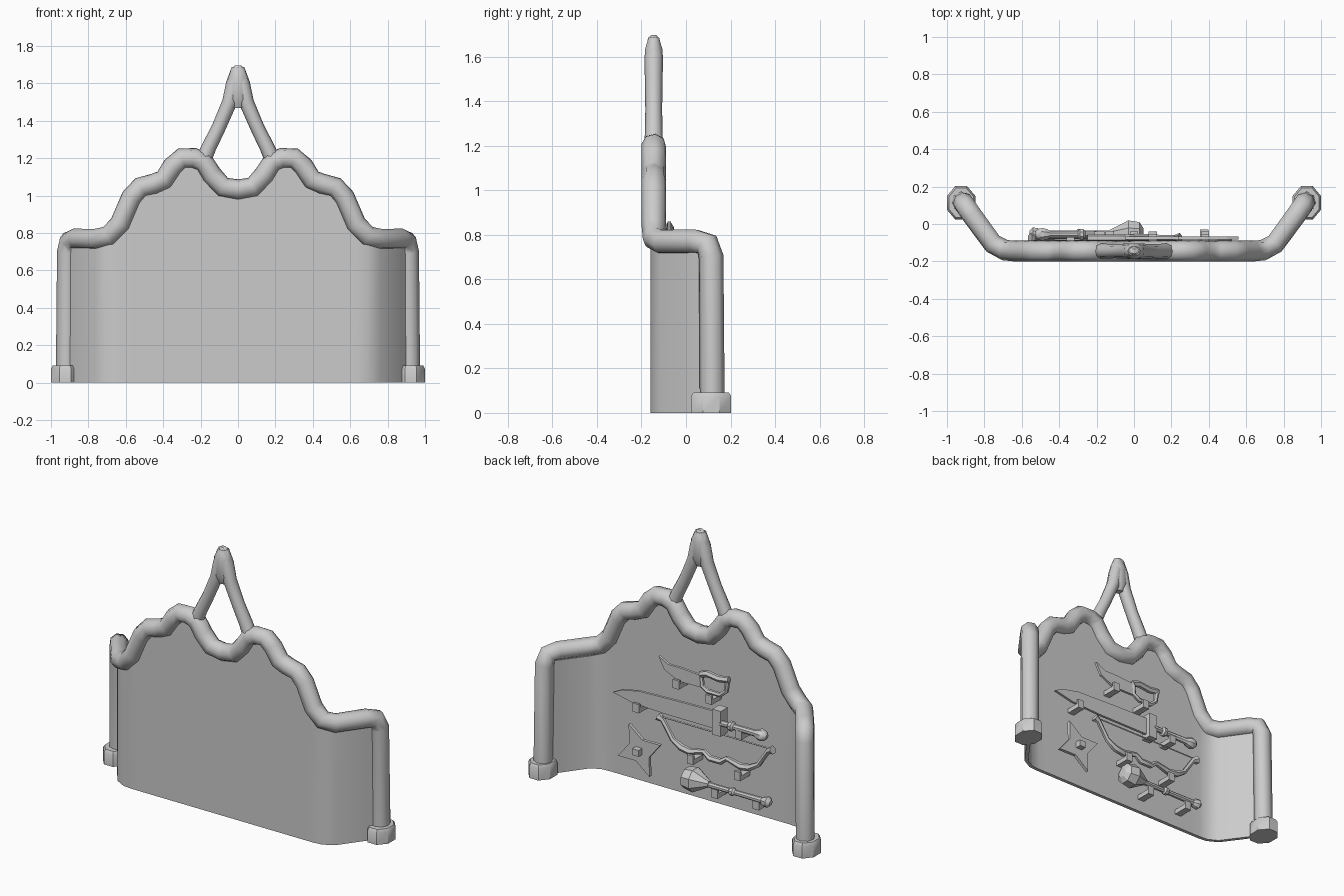
import bpy, bmesh, math
from mathutils import Vector

if "Cube" in bpy.data.objects:
    bpy.data.objects.remove(bpy.data.objects["Cube"])

grey = bpy.data.materials.new("plain_grey")
grey.diffuse_color = (0.6, 0.6, 0.6, 1)
grey.use_nodes = True
grey.node_tree.nodes["Principled BSDF"].inputs["Base Color"].default_value = grey.diffuse_color
Y = -0.075  # depth at which the weapons hang


def activate(ob):
    bpy.ops.object.select_all(action='DESELECT')
    ob.select_set(True)
    bpy.context.view_layer.objects.active = ob


def finish(name, bm, smooth=None):
    bmesh.ops.recalc_face_normals(bm, faces=bm.faces)
    me = bpy.data.meshes.new(name)
    bm.to_mesh(me)
    bm.free()
    me.materials.append(grey)
    ob = bpy.data.objects.new(name, me)
    bpy.context.collection.objects.link(ob)
    if smooth:
        activate(ob)
        bpy.ops.object.shade_smooth_by_angle(angle=math.radians(smooth))
    return ob


def tube(name, pts, r, radii=None, res=2, closed=False):
    """Round bar swept along a path of 3D points."""
    cu = bpy.data.curves.new(name, 'CURVE')
    cu.dimensions = '3D'
    cu.bevel_depth, cu.bevel_resolution, cu.use_fill_caps = r, res, True
    sp = cu.splines.new('POLY')
    sp.points.add(len(pts) - 1)
    sp.use_cyclic_u = closed
    for i, p in enumerate(pts):
        sp.points[i].co = (*p, 1)
        sp.points[i].radius = radii[i] if radii else 1
    cu.materials.append(grey)
    ob = bpy.data.objects.new(name, cu)
    bpy.context.collection.objects.link(ob)
    activate(ob)
    bpy.ops.object.convert(target='MESH')
    bpy.ops.object.shade_smooth_by_angle(angle=math.radians(50))


def lathe(name, profile, place, sides=8, scale=(1, 1), smooth=35):
    """Stack of (position, radius) rings; place maps (a, b, along) to a point."""
    bm = bmesh.new()
    rings = []
    for t, r in profile:
        ring = []
        for k in range(sides):
            a = 2 * math.pi * (k + 0.5) / sides
            ring.append(bm.verts.new(place(r * math.cos(a) * scale[0], r * math.sin(a) * scale[1], t)))
        rings.append(ring)
    for lo, hi in zip(rings, rings[1:]):
        for k in range(sides):
            n = (k + 1) % sides
            bm.faces.new((lo[k], lo[n], hi[n], hi[k]))
    bm.faces.new(rings[0])
    bm.faces.new(rings[-1])
    finish(name, bm, smooth)


def plate(name, pts, y0, y1):
    """Flat outline in x, z extruded in depth."""
    bm = bmesh.new()
    f = bm.faces.new([bm.verts.new((x, y0, z)) for x, z in pts])
    g = bmesh.ops.extrude_face_region(bm, geom=[f])
    for v in g['geom']:
        if isinstance(v, bmesh.types.BMVert):
            v.co.y = y1
    finish(name, bm)


def box(name, x0, x1, y0, y1, z0, z1):
    plate(name, [(x0, z0), (x1, z0), (x1, z1), (x0, z1)], y0, y1)


# Scalloped frame bar running from foot to foot
half = [(0.08, -0.145, 1.045), (0.14, -0.145, 1.11), (0.185, -0.145, 1.18),
        (0.235, -0.145, 1.2), (0.30, -0.145, 1.2), (0.35, -0.145, 1.155),
        (0.395, -0.145, 1.085), (0.45, -0.145, 1.062), (0.52, -0.145, 1.045),
        (0.57, -0.145, 0.99), (0.63, -0.145, 0.85), (0.69, -0.14, 0.785),
        (0.755, -0.105, 0.768), (0.865, 0.045, 0.77)]
post = [(0.9, 0.095, 0.758), (0.912, 0.113, 0.7), (0.918, 0.118, 0.04)]


def both(side, mid):
    return [(-x, y, z) for x, y, z in reversed(side)] + mid + side


centre = [(0, -0.145, 1.032)]
full = both(half + post, centre)
tube("frame_bar", full, 0.056)

# Back panel following the bar
cols = both(half + post[:1], centre)
bm = bmesh.new()
layers = []
for off in (-0.011, 0.011):
    row = []
    for i, (x, y, z) in enumerate(cols):
        a, b = Vector(cols[max(i - 1, 0)]), Vector(cols[min(i + 1, len(cols) - 1)])
        n = Vector((-(b.y - a.y), b.x - a.x, 0)).normalized() * off
        row.append([bm.verts.new((x + n.x, y + n.y - 0.003, h)) for h in (0, z)])
    layers.append(row)
    for p, q in zip(row, row[1:]):
        bm.faces.new((p[0], q[0], q[1], p[1]))
f, k = layers
for i in range(len(cols) - 1):
    for h in (0, 1):
        bm.faces.new((f[i][h], f[i + 1][h], k[i + 1][h], k[i][h]))
for i in (0, -1):
    bm.faces.new((f[i][0], f[i][1], k[i][1], k[i][0]))
finish("back_panel", bm, 40)

# Peaked crest and feet
for s, side in ((1, "right"), (-1, "left")):
    tube("crest_arm_" + side, [(s * x, -0.145, z) for x, z in
         [(0.185, 1.19), (0.155, 1.26), (0.105, 1.36), (0.045, 1.5), (0.022, 1.6), (0.008, 1.685)]],
         0.042, [1.0, 0.95, 0.9, 0.95, 1.0, 0.6])
    lathe("foot_" + side, [(0, 0.08), (0.075, 0.08), (0.092, 0.07)],
          lambda a, b, t: (s * 0.924 + a, 0.113 + b, t), scale=(1.02, 1.22))
lathe("crest_tip", [(1.47, 0.03), (1.52, 0.058), (1.63, 0.058), (1.68, 0.036), (1.697, 0.018)],
      lambda a, b, t: (a, -0.145 + b * 0.75, t), smooth=50)

# Wall pegs with a small lip
pegs = [(0.1, 0.715), (-0.13, 0.68), (0.38, 0.49), (-0.34, 0.515), (-0.0, 0.265),
        (-0.33, 0.25), (-0.17, 0.095), (-0.46, 0.1)]
for i, (x, z) in enumerate(pegs):
    box(f"peg_{i}", x - 0.022, x + 0.022, -0.14, -0.04, z - 0.015, z + 0.015)
    box(f"peg_lip_{i}", x - 0.022, x + 0.022, -0.055, -0.04, z + 0.015, z + 0.04)

# Knife with a looped grip
plate("knife_blade", [(0.24, 0.86), (0.2, 0.785), (0.1, 0.738), (-0.06, 0.74), (-0.06, 0.815),
                      (0.08, 0.825), (0.17, 0.825)], Y - 0.008, Y + 0.008)
tube("knife_grip", [(x, Y, z) for x, z in [(-0.05, 0.82), (-0.1, 0.835), (-0.18, 0.825), (-0.25, 0.835)]],
     0.02, res=1)
tube("knife_guard", [(x, Y, z) for x, z in [(-0.055, 0.83), (-0.06, 0.75), (-0.1, 0.725), (-0.19, 0.725),
                                            (-0.23, 0.76), (-0.24, 0.83)]], 0.015, res=1)

# Broad sword
plate("sword_blade", [(0.56, 0.545), (0.42, 0.515), (0.2, 0.505), (-0.16, 0.505), (-0.16, 0.615),
                      (0.1, 0.61), (0.38, 0.6), (0.5, 0.575)], Y - 0.008, Y + 0.008)
box("sword_guard", -0.215, -0.155, Y - 0.035, Y + 0.035, 0.48, 0.64)
lathe("sword_handle", [(0.2, 0.018), (0.26, 0.018), (0.27, 0.03), (0.29, 0.03), (0.3, 0.018), (0.45, 0.02),
                       (0.465, 0.03), (0.49, 0.037), (0.515, 0.03), (0.53, 0.012)],
      lambda a, b, t: (-t, Y + 0.02 + a, 0.56 + b))

# Bow with string
limb = [(0.4, 0.475), (0.37, 0.46), (0.3, 0.355), (0.24, 0.32), (0.18, 0.31), (0.08, 0.335), (0.04, 0.305)]
bow = [(-0.155 + x, Y, z) for x, z in limb] + [(-0.155 - x, Y, z) for x, z in reversed(limb)]
fat = [1.5, 0.9, 0.9, 1.2, 1.2, 0.9, 1.1]
tube("bow_body", bow, 0.018, fat + fat[::-1], res=1)
tube("bow_string", [(0.235, Y, 0.478), (-0.545, Y, 0.478)], 0.005, res=0)

# Four-pointed throwing star
star = []
for i in range(8):
    a = math.radians(64 + 45 * i)
    r = 0.075 if i % 2 else 0.165
    star.append((0.376 + r * math.cos(a), 0.225 + r * math.sin(a)))
plate("throwing_star", star, Y - 0.012, Y + 0.008)
box("star_peg", 0.354, 0.398, -0.14, -0.03, 0.205, 0.245)

# Mace with a faceted head
lathe("mace_head", [(-0.05, 0.03), (-0.03, 0.065), (0.03, 0.075), (0.11, 0.03), (0.13, 0.02)],
      lambda a, b, t: (-t, -0.05 + a, 0.155 + b), smooth=10)
lathe("mace_handle", [(0.1, 0.018), (0.2, 0.016), (0.27, 0.016), (0.28, 0.025), (0.3, 0.025), (0.31, 0.016),
                      (0.5, 0.018), (0.515, 0.03), (0.54, 0.034), (0.56, 0.015)],
      lambda a, b, t: (-t, -0.05 + a, 0.15 + b))
